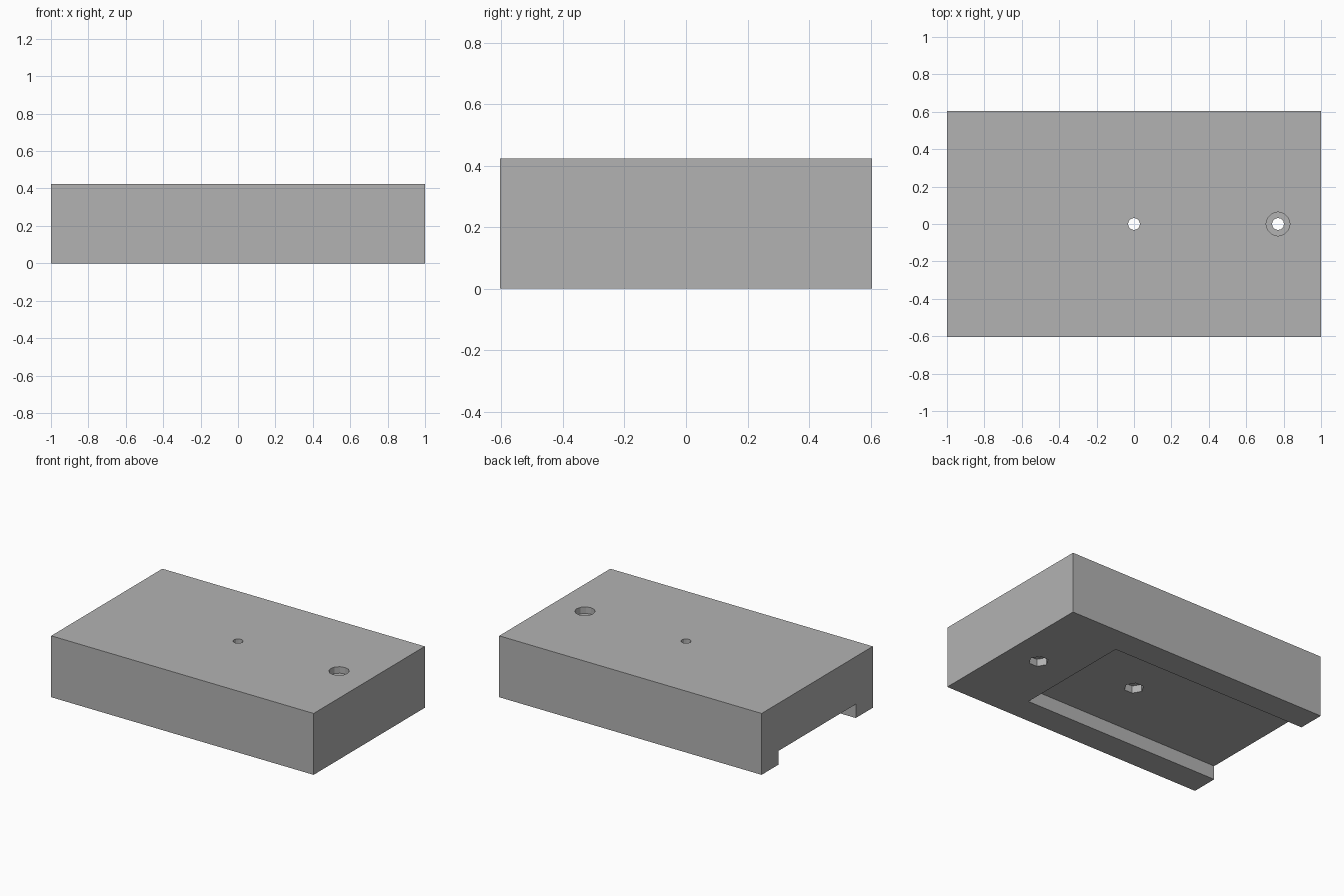
import bpy
import math

cube = bpy.data.objects.get("Cube")
if cube:
    bpy.data.objects.remove(cube, do_unlink=True)

LENGTH, WIDTH, HEIGHT = 2.0, 1.21, 0.423
CHANNEL_DEPTH = 0.095
HOLE_R, HEAD_R, NUT_R = 0.032, 0.064, 0.0625

grey = bpy.data.materials.new("plain grey")
grey.use_nodes = True
colour = (0.45, 0.45, 0.45, 1)
grey.diffuse_color = colour
grey.node_tree.nodes["Principled BSDF"].inputs["Base Color"].default_value = colour


def box(name, x0, x1, half_y, z0, z1):
    bpy.ops.mesh.primitive_cube_add(size=1, location=((x0 + x1) / 2, 0, (z0 + z1) / 2))
    ob = bpy.context.object
    ob.name = name
    ob.scale = (x1 - x0, 2 * half_y, z1 - z0)
    bpy.ops.object.transform_apply(location=True, rotation=False, scale=True)
    ob.data.materials.append(grey)
    return ob


def prism(name, sides, radius, x, z0, z1):
    # Blender starts the ring on the y axis; turn it so a corner lies on x
    bpy.ops.mesh.primitive_cylinder_add(vertices=sides, radius=radius, depth=z1 - z0,
                                        location=(x, 0, (z0 + z1) / 2),
                                        rotation=(0, 0, math.pi / 2))
    ob = bpy.context.object
    ob.name = name
    ob.data.materials.append(grey)
    return ob


def cut(body, cutter):
    cutter.hide_render = True
    mod = body.modifiers.new(cutter.name, 'BOOLEAN')
    mod.operation = 'DIFFERENCE'
    mod.solver = 'EXACT'
    mod.object = cutter
    bpy.context.view_layer.objects.active = body
    bpy.ops.object.modifier_apply(modifier=mod.name)
    bpy.data.objects.remove(cutter, do_unlink=True)


# Solid block
block = box("mounting_block", -LENGTH / 2, LENGTH / 2, WIDTH / 2, 0, HEIGHT)

# Underside channel, open at one end
cut(block, box("channel_cutter", -1.2, 0.5, 0.42, -0.1, CHANNEL_DEPTH))

# Screw holes with hexagonal nut pockets below
for x, floor in ((0, CHANNEL_DEPTH), (0.77, 0)):
    cut(block, prism("hole_cutter", 12, HOLE_R, x, -0.1, HEIGHT + 0.1))
    cut(block, prism("nut_cutter", 6, NUT_R, x, floor - 0.05, floor + 0.05))

# Counterbore for the screw head
cut(block, prism("head_cutter", 12, HEAD_R, 0.77, HEIGHT - 0.045, HEIGHT + 0.1))
